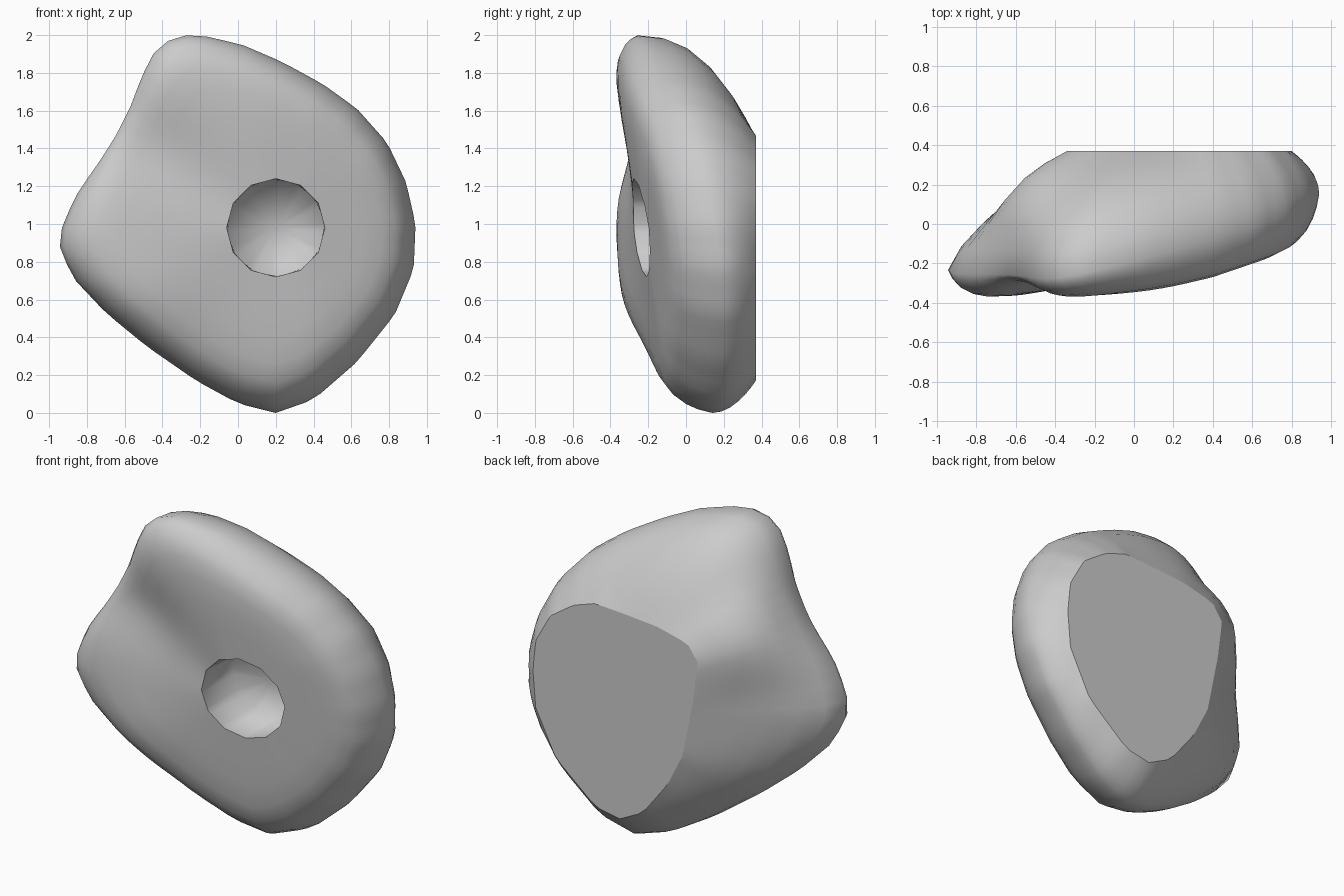
import bpy, bmesh, math
from mathutils import Vector

if "Cube" in bpy.data.objects:
    bpy.data.objects.remove(bpy.data.objects["Cube"])

N = 72                      # points around every ring
CX, CZ = 0.2, 0.98          # bolt hole centre, all rings radiate from here
HOLE_R, HOLE_SIDES, BACK_Y = 0.26, 12, 0.37

# widest outline seen from the front (x, z)
OUTLINE = [(-.2, 2), (.02, 1.95), (.23, 1.86), (.45, 1.74), (.63, 1.61), (.79, 1.43),
           (.89, 1.22), (.94, 1), (.93, .76), (.83, .52), (.63, .27), (.4, .07), (.2, 0),
           (0, .05), (-.22, .17), (-.48, .35), (-.7, .53), (-.86, .7), (-.945, .86),
           (-.93, 1), (-.84, 1.18), (-.72, 1.35), (-.64, 1.48), (-.57, 1.62),
           (-.51, 1.78), (-.45, 1.9), (-.37, 1.97), (-.27, 2)]
# flat mounting face (x, z)
BACK = [(.8, .94), (.78, 1.13), (.68, 1.31), (.52, 1.42), (.37, 1.47), (.18, 1.46),
        (-.06, 1.44), (-.27, 1.39), (-.34, 1.29), (-.31, 1.05), (-.235, .68), (-.13, .47),
        (.04, .25), (.2, .17), (.365, .2), (.64, .43), (.78, .71)]


def radius(poly, ang):
    """Distance from the hole centre to a polygon along one direction."""
    d = Vector((math.cos(ang), math.sin(ang)))
    best = 0
    for i, b in enumerate(poly):
        a = Vector(poly[i - 1]) - Vector((CX, CZ))
        e = Vector(b) - Vector((CX, CZ)) - a
        den = d.x * e.y - d.y * e.x
        if abs(den) < 1e-9:
            continue
        r = (a.x * e.y - a.y * e.x) / den
        s = (a.x * d.y - a.y * d.x) / den
        if r > 0 and -1e-6 <= s <= 1 + 1e-6:
            best = max(best, r)
    return best


def bump(v, width):
    return math.exp(-(v / width) ** 2)


def outline_y(x, z):
    return .097 + .213 * x - .147 * z


def front_y(x, z):
    """Tilted front face with a broad valley running out to the notch."""
    dx, dz = x - CX, z - CZ
    c, s = math.cos(math.radians(149)), math.sin(math.radians(149))
    along, across = dx * c + dz * s, dz * c - dx * s
    y = -.24 + .14 * dx - .12 * dz
    y += .09 * min(max((along - .2) / .6, 0), 1) * bump(across, .25)
    y += .05 * max(0, dz - .3)                                   # flatter top lobe
    y += .11 * max(0, dx - .2)                                   # right side falls away
    y -= .055 * bump(math.hypot(x + .55, z - .58), .35)          # fuller lower left
    y -= .02 * bump(math.hypot(x - .1, z - 1.6), .3)             # fuller top ridge
    return y


angles = [math.pi / 2 + 2 * math.pi * i / N for i in range(N)]
outer = [radius(OUTLINE, a) for a in angles]
back = [radius(BACK, a) for a in angles]
step = 2 * math.pi / HOLE_SIDES
hole = [HOLE_R * math.cos(step / 2) / math.cos((a - math.pi / 2) % step - step / 2) for a in angles]

bm = bmesh.new()


def ring(fn):
    verts = []
    for i, a in enumerate(angles):
        def at(r, a=a):
            return CX + r * math.cos(a), CZ + r * math.sin(a)
        (x, z), y = fn(i, at)
        verts.append(bm.verts.new((x, y, z)))
    return verts


def side(t):
    def fn(i, at):
        y1 = outline_y(*at(outer[i]))
        deg = math.degrees(angles[i]) % 360
        # fuller behind the notch and top, straighter behind the left lobe
        power = 2 + 2.3 * bump(deg - 149, 14) - .6 * bump(deg - 187, 22) + .4 * bump(deg - 95, 40)
        s = 1 - (1 - t) ** power
        return at(back[i] + (outer[i] - back[i]) * s), BACK_Y + (y1 - BACK_Y) * t
    return fn


def front(k, q):
    def fn(i, at):
        p = at(outer[i] + (hole[i] - outer[i]) * k)
        y0 = outline_y(*at(outer[i]))
        return p, y0 + (front_y(*p) - y0) * q
    return fn


def bore(r, depth):
    return lambda i, at: (at(r), front_y(*at(hole[i])) + depth)


# rings from the back face, round the side, over the front and into the bolt hole
rings = [ring(side(t)) for t in (0, .1, .22, .4, .6, .8, 1)]
rings += [ring(front(k, q)) for k, q in ((.025, .28), (.065, .52), (.135, .76), (.22, .91),
                                         (.36, .98), (.55, 1), (.75, 1), (1, 1))]
rim = len(rings) - 1
rings += [ring(bore(.25, .3))]
for r0, r1 in zip(rings, rings[1:]):
    for i in range(N):
        bm.faces.new((r0[i - 1], r0[i], r1[i], r1[i - 1]))
bm.faces.new(rings[0])
# hole floor
tip = bm.verts.new((CX, .07, CZ))
for i in range(N):
    bm.faces.new((rings[-1][i - 1], rings[-1][i], tip))

bmesh.ops.recalc_face_normals(bm, faces=bm.faces)
for f in bm.faces:
    f.smooth = True
# crisp edges at the mounting face and the hole rim
for r in (rings[0], rings[rim]):
    for i in range(N):
        bm.edges.get((r[i - 1], r[i])).smooth = False

mesh = bpy.data.meshes.new("climbing_hold")
bm.to_mesh(mesh)
bm.free()
hold = bpy.data.objects.new("climbing_hold", mesh)
bpy.context.collection.objects.link(hold)
